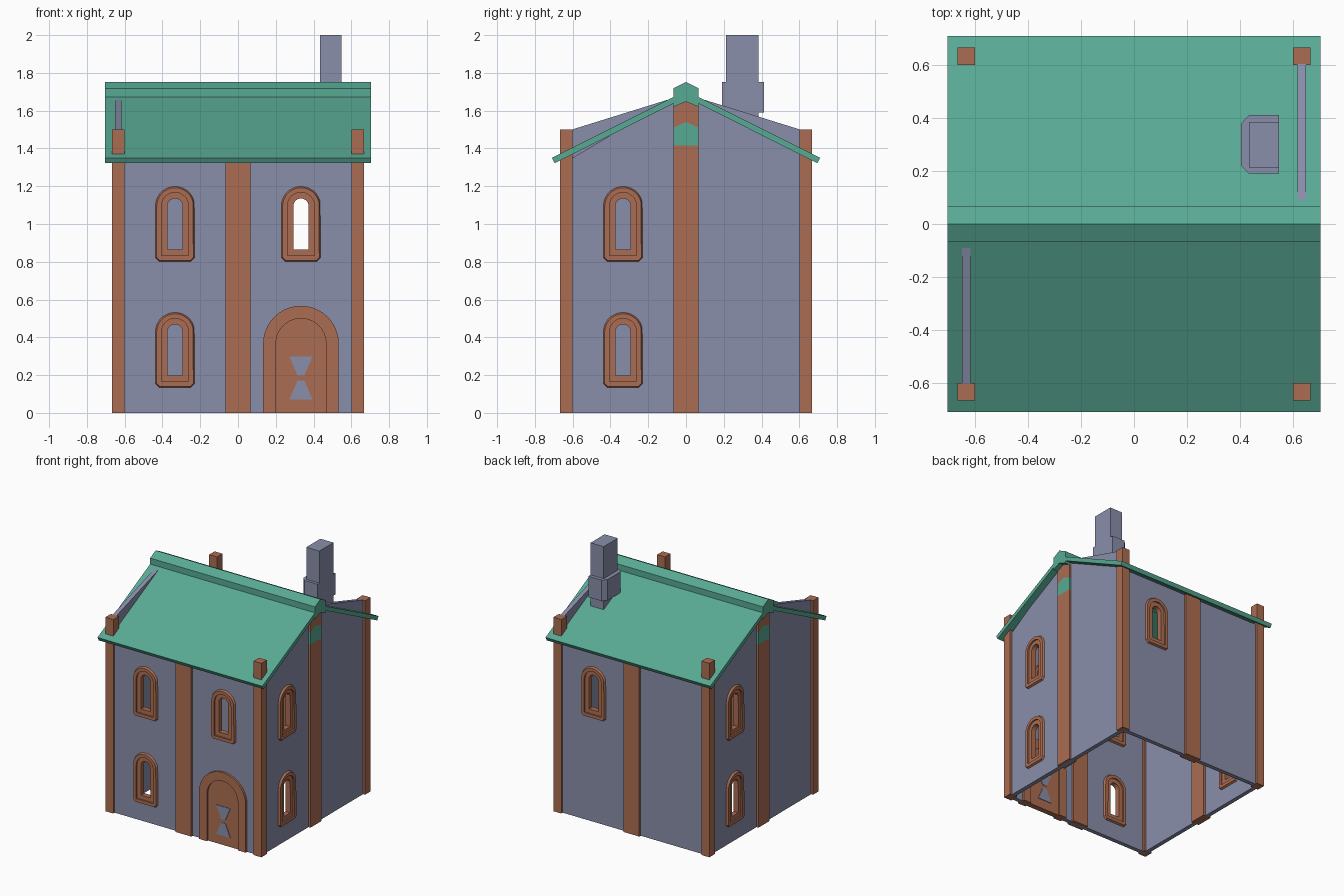
import bpy, bmesh, math
from mathutils import Matrix

if "Cube" in bpy.data.objects:
    bpy.data.objects.remove(bpy.data.objects["Cube"])


def material(name, rgb):
    m = bpy.data.materials.new(name)
    m.diffuse_color = (*rgb, 1)
    m.use_nodes = True
    m.node_tree.nodes["Principled BSDF"].inputs["Base Color"].default_value = m.diffuse_color
    return m


SLATE = material("slate_blue", (0.255, 0.275, 0.405))
BROWN = material("clay_brown", (0.41, 0.155, 0.085))
GREEN = material("roof_green", (0.098, 0.40, 0.295))

FRONT, RIGHT, BACK, LEFT = range(4)
NAMES = ["front", "right", "back", "left"]


def side_matrix(side):
    # local (u, z, outward depth) -> world for one of the four sides
    if side is None:
        return Matrix.Identity(4)
    return Matrix.Rotation(side * math.pi / 2, 4, 'Z') @ Matrix.Rotation(math.pi / 2, 4, 'X')


def add(name, mesh, mat, side):
    mesh.transform(side_matrix(side))
    mesh.materials.clear()
    mesh.materials.append(mat)
    ob = bpy.data.objects.new(name, mesh)
    bpy.context.scene.collection.objects.link(ob)
    return ob


def prism(name, loops, d0, d1, mat, side):
    """Filled outline (further loops are holes) extruded from depth d0 to d1."""
    cu = bpy.data.curves.new(name, 'CURVE')
    cu.dimensions = '2D'
    cu.fill_mode = 'BOTH'
    cu.extrude = (d1 - d0) / 2
    for pts in loops:
        sp = cu.splines.new('POLY')
        sp.points.add(len(pts) - 1)
        for p, (u, v) in zip(sp.points, pts):
            p.co = (u, v, 0, 1)
        sp.use_cyclic_u = True
    tmp = bpy.data.objects.new(name + "_curve", cu)
    bpy.context.scene.collection.objects.link(tmp)
    dg = bpy.context.evaluated_depsgraph_get()
    mesh = bpy.data.meshes.new_from_object(tmp.evaluated_get(dg))
    bpy.data.objects.remove(tmp)
    bpy.data.curves.remove(cu)
    bm = bmesh.new()
    bm.from_mesh(mesh)
    bmesh.ops.remove_doubles(bm, verts=bm.verts, dist=1e-5)
    bmesh.ops.recalc_face_normals(bm, faces=bm.faces)
    for f in bm.faces:
        f.smooth = False
        f.material_index = 0
    bm.to_mesh(mesh)
    bm.free()
    mesh.transform(Matrix.Translation((0, 0, (d0 + d1) / 2)))
    return add(name, mesh, mat, side)


def rect(u0, u1, v0, v1):
    return [(u0, v0), (u1, v0), (u1, v1), (u0, v1)]


def arc(u, r, zc, n=14):
    return [(u + r * math.cos(math.pi * i / n), zc + r * math.sin(math.pi * i / n))
            for i in range(n + 1)]


def arch(u, r, zc, zb, c=0.002):
    return [(u - r, zb + c), (u - r + c, zb), (u + r - c, zb), (u + r, zb + c)] + arc(u, r, zc)[1:-1] \
        + [(u - r, zc)]


def window(name, u, zc, side):
    # stepped frame, same on both faces of the wall: (half width, corner cut, depth)
    prof = [(.105, .022, .648), (.097, .016, .665), (.072, .002, .665), (.072, .002, .653), (.04, .002, .653),
            (.04, .002, .613), (.072, .002, .613), (.072, .002, .602), (.097, .016, .602), (.105, .022, .618)]
    bm = bmesh.new()
    rings = [[bm.verts.new((x, z, d)) for x, z in arch(u, r, zc, zc - .19 - r, c)] for r, c, d in prof]
    for a, b in zip(rings, rings[1:] + rings[:1]):
        for i in range(len(a)):
            j = (i + 1) % len(a)
            bm.faces.new((a[i], a[j], b[j], b[i]))
    bmesh.ops.recalc_face_normals(bm, faces=bm.faces)
    mesh = bpy.data.meshes.new(name)
    bm.to_mesh(mesh)
    bm.free()
    add(name, mesh, BROWN, side)


# walls with window and door openings
P = 1 / 3
UP, LOW = 1.095, 0.428
WINDOWS = {FRONT: [(-P, UP), (-P, LOW), (P, UP)], RIGHT: [(-P, UP), (-P, LOW)],
           BACK: [(-P, UP)], LEFT: [(-P, UP), (-P, LOW)]}
for side, wins in WINDOWS.items():
    n = NAMES[side]
    h = 0.64 if side in (FRONT, BACK) else 0.617
    outline = rect(-h, h, 0, 1.333)
    if side == FRONT:
        notch = [(P + .17, 0)] + arc(P, .17, .367) + [(P - .17, 0)]
        outline = outline[:1] + notch[::-1] + outline[1:]
    holes = [arch(u, .088, zc, zc - .278) for u, zc in wins]
    prism(n + "_wall", [outline] + holes, .617, .65, SLATE, side)
    for i, (u, zc) in enumerate(wins):
        window(f"{n}_window_{i + 1}", u, zc, side)
    # corner post at the left end of each side, and the middle post
    prism(n + "_corner_post", [rect(-.667, -.6, 0, 1.5)], .6, .667, BROWN, side)
    top = 1.333 if side in (FRONT, BACK) else 1.415
    prism(n + "_middle_post", [rect(-.067, .067, 0, top)], .6, .667, BROWN, side)

# gables rising above the roof, with banded post heads
for side in (RIGHT, LEFT):
    n = NAMES[side]
    prism(n + "_gable", [[(-.63, 1.333), (.63, 1.333), (.63, 1.492), (.067, 1.667), (-.067, 1.667)]],
          .617, .65, SLATE, side)
    prism(n + "_post_band", [[(-.067, 1.415), (.067, 1.415), (.067, 1.51), (0, 1.54), (-.067, 1.51)]],
          .6, .667, GREEN, side)
    prism(n + "_post_head", [[(-.067, 1.51), (0, 1.54), (.067, 1.51), (.067, 1.62), (0, 1.648), (-.067, 1.62)]],
          .6, .667, BROWN, side)

# front door: arched frame, slab, hourglass inlay
frame = [(P - .2, 0), (P - .133, 0)] + arc(P, .133, .367)[::-1] + [(P + .133, 0), (P + .2, 0)] + arc(P, .2, .367, 20)
prism("door_frame", [frame], .6, .667, BROWN, FRONT)
prism("door", [[(P - .135, 0), (P + .135, 0)] + arc(P, .135, .367)], .61, .653, BROWN, FRONT)
for name, wide, narrow in (("upper", .298, .198), ("lower", .072, .172)):
    prism(f"door_inlay_{name}", [[(P - .06, wide), (P + .06, wide), (P + .018, narrow), (P - .018, narrow)]],
          .606, .657, SLATE, FRONT)

# roof slopes and ridge cap
for name, s in (("front_roof", -1), ("back_roof", 1)):
    pts = [(.71, 1.35), (.06, 1.675), (.06, 1.641), (.695, 1.322)]
    prism(name, [[(s * y, z) for y, z in pts]], -.705, .705, GREEN, RIGHT)
prism("ridge_cap", [[(-.067, 1.62), (0, 1.648), (.067, 1.62), (.067, 1.718), (0, 1.752), (-.067, 1.718)]],
      -.705, .705, GREEN, RIGHT)

# chimney
prism("chimney_shaft", [rect(.435, .547, .213, .385)], 1.48, 2.0, SLATE, None)
prism("chimney_collar", [[(.547, .19), (.547, .412), (.435, .412), (.405, .38), (.405, .22), (.435, .19)]],
      1.59, 1.752, SLATE, None)
